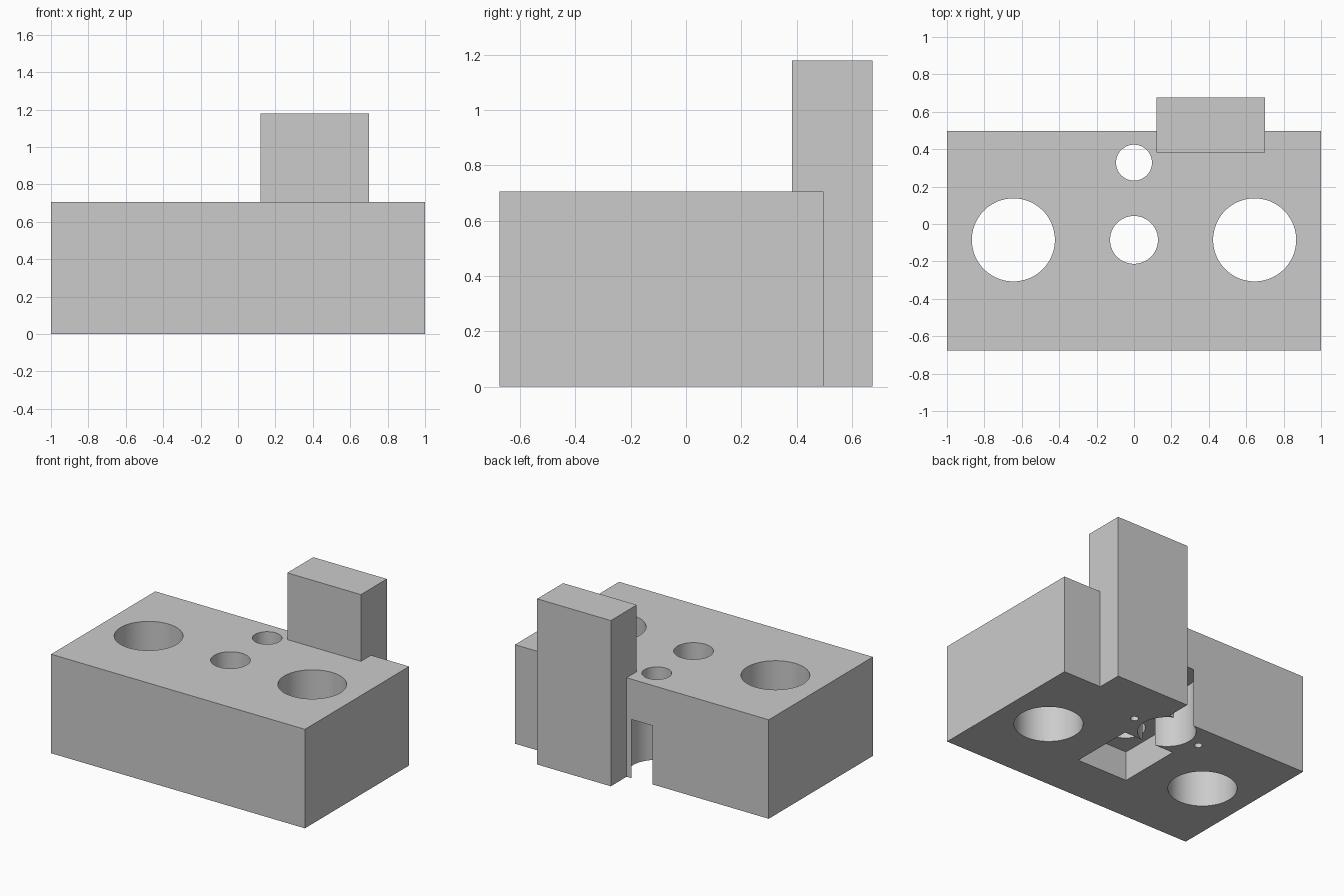
import bpy
import math

old = bpy.data.objects.get("Cube")
if old:
    bpy.data.objects.remove(old, do_unlink=True)

grey = bpy.data.materials.new("plain grey")
grey.use_nodes = True
COLOUR = (0.6, 0.6, 0.6, 1.0)
grey.diffuse_color = COLOUR
grey.node_tree.nodes["Principled BSDF"].inputs["Base Color"].default_value = COLOUR


def box(name, x, y, z):
    """Box from (min, max) pairs."""
    bpy.ops.mesh.primitive_cube_add(size=1)
    ob = bpy.context.object
    ob.name = name
    for v in ob.data.vertices:
        for i, (lo, hi) in enumerate((x, y, z)):
            v.co[i] = lo if v.co[i] < 0 else hi
    ob.data.materials.append(grey)
    return ob


def bore(name, x, y, radius, z0, z1):
    """Upright round cutter."""
    bpy.ops.mesh.primitive_cylinder_add(vertices=96, radius=radius, depth=z1 - z0,
                                        location=(x, y, (z0 + z1) / 2))
    ob = bpy.context.object
    ob.name = name
    ob.data.materials.append(grey)
    return ob


def combine(target, tool, operation):
    """Apply a boolean and discard the tool."""
    tool.hide_render = True
    mod = target.modifiers.new(tool.name, "BOOLEAN")
    mod.operation = operation
    mod.solver = "EXACT"
    mod.object = tool
    bpy.ops.object.select_all(action="DESELECT")
    bpy.context.view_layer.objects.active = target
    target.select_set(True)
    bpy.ops.object.modifier_apply(modifier=mod.name)
    bpy.data.objects.remove(tool, do_unlink=True)


TOP = 0.705
MID_Y = -0.085     # line of the main holes
BACK_Y = 0.328     # line of the rear holes

# Main block with the upright post on its back
block = box("block_with_post", (-1, 1), (-0.675, 0.497), (0, TOP))
post = box("post", (0.12, 0.70), (0.383, 0.675), (0, 1.18))
combine(block, post, "UNION")

# Rear chamber that breaks through the back, and the pocket it opens into
combine(block, bore("rear_chamber", 0, BACK_Y, 0.188, -0.1, 0.418), "DIFFERENCE")
combine(block, box("pocket", (-0.2, 0.2), (-0.318, 0.148), (-0.1, 0.21)), "DIFFERENCE")

# Through holes in the top
combine(block, bore("middle_hole", 0, MID_Y, 0.128, -0.1, TOP + 0.1), "DIFFERENCE")
combine(block, bore("rear_hole", 0, BACK_Y, 0.096, 0.2, TOP + 0.1), "DIFFERENCE")

# Large side holes and small blind holes underneath
for side in (-1, 1):
    combine(block, bore("side_hole", side * 0.645, MID_Y, 0.222, -0.1, TOP + 0.1), "DIFFERENCE")
    combine(block, bore("pin_hole", side * 0.267, BACK_Y - 0.005, 0.026, -0.1, 0.2), "DIFFERENCE")

# Smooth bores with sharp edges
block.data.materials.clear()
block.data.materials.append(grey)
for face in block.data.polygons:
    face.material_index = 0
bpy.ops.object.shade_smooth_by_angle(angle=math.radians(30))
